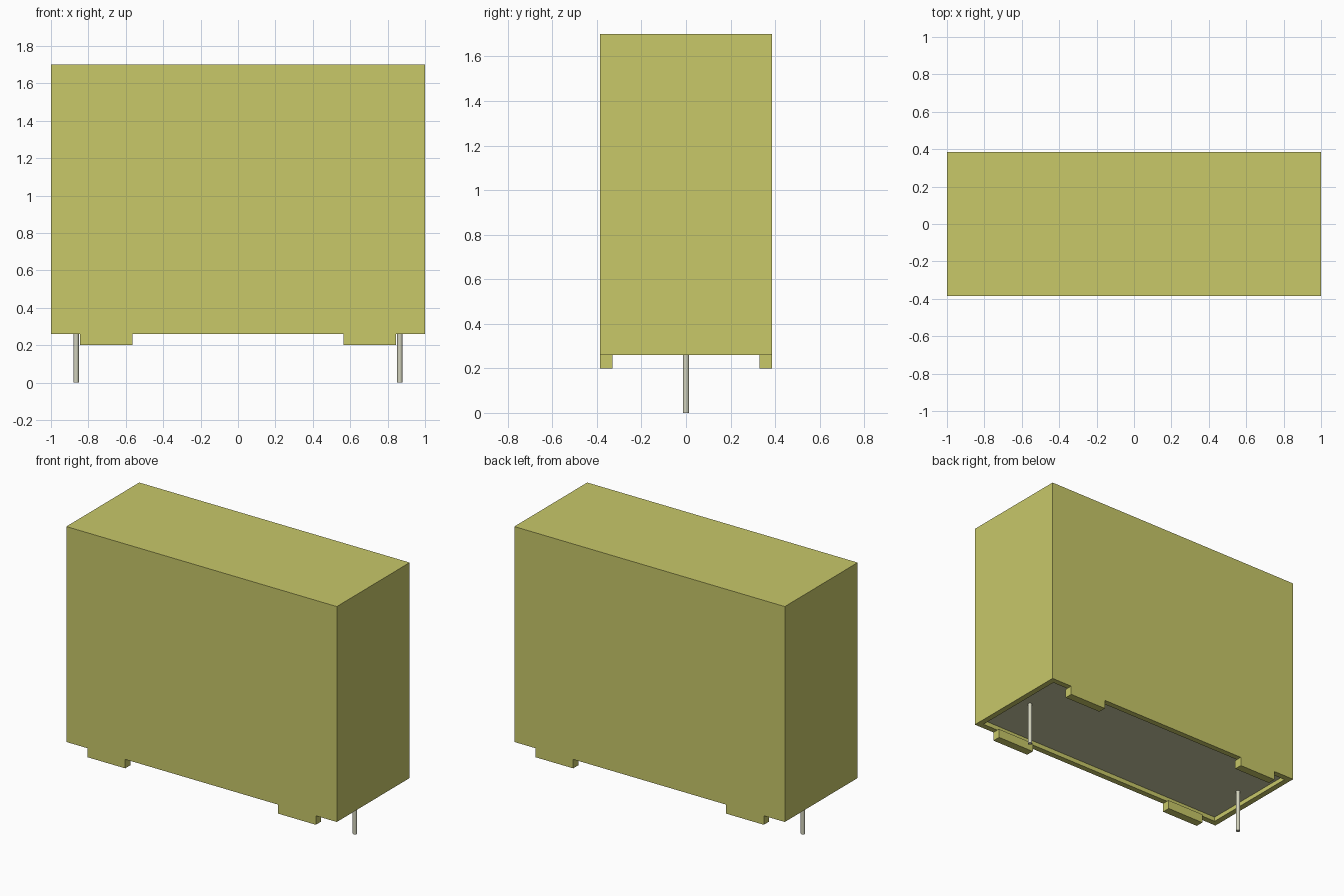
import bpy, bmesh
from mathutils import Matrix

cube = bpy.data.objects.get("Cube")
if cube:
    bpy.data.objects.remove(cube, do_unlink=True)

HALF_X, HALF_Y = 1.0, 0.385
RIM_Z, TOP_Z = 0.26, 1.70
WALL, RECESS = 0.055, 0.03


def material(name, color):
    mat = bpy.data.materials.new(name)
    mat.use_nodes = True
    mat.diffuse_color = (*color, 1)
    mat.node_tree.nodes["Principled BSDF"].inputs["Base Color"].default_value = (*color, 1)
    return mat


def add_object(name, bm, *mats):
    mesh = bpy.data.meshes.new(name)
    bm.to_mesh(mesh)
    bm.free()
    for mat in mats:
        mesh.materials.append(mat)
    obj = bpy.data.objects.new(name, mesh)
    bpy.context.collection.objects.link(obj)
    return obj


def box(low, high):
    bm = bmesh.new()
    size = [b - a for a, b in zip(low, high)]
    centre = [(a + b) / 2 for a, b in zip(low, high)]
    bmesh.ops.create_cube(bm, size=1, matrix=Matrix.Translation(centre) @ Matrix.Diagonal((*size, 1)))
    return bm


yellow = material("olive yellow plastic", (0.578, 0.578, 0.141))
resin = material("potting resin", (0.578, 0.578, 0.36))
metal = material("pin metal", (0.64, 0.64, 0.50))

# Housing with a shallow resin-filled recess underneath
bm = box((-HALF_X, -HALF_Y, RIM_Z), (HALF_X, HALF_Y, TOP_Z))
bm.normal_update()
bottom = min(bm.faces, key=lambda f: f.normal.z)
bmesh.ops.inset_region(bm, faces=[bottom], thickness=WALL)
new = bmesh.ops.extrude_discrete_faces(bm, faces=[bottom])["faces"][0]
bmesh.ops.translate(bm, verts=new.verts, vec=(0, 0, RECESS))
new.material_index = 1
add_object("housing", bm, yellow, resin)

for sx, side in ((1, "left"), (-1, "right")):
    # Standoff feet flush with the long walls
    for sy, end in ((-1, "front"), (1, "back")):
        xs = sorted((sx * 0.565, sx * 0.845))
        ys = sorted((sy * (HALF_Y - WALL), sy * HALF_Y))
        foot = box((xs[0], ys[0], 0.20), (xs[1], ys[1], RIM_Z))
        foot.normal_update()
        # Open top where the foot meets the rim
        bmesh.ops.delete(foot, geom=[max(foot.faces, key=lambda f: f.normal.z)], context="FACES_ONLY")
        add_object(f"{end}_{side}_foot", foot, yellow)

    # Round lead
    length = RIM_Z + RECESS
    bm = bmesh.new()
    bmesh.ops.create_cone(bm, cap_ends=True, segments=16, radius1=0.014, radius2=0.014, depth=length,
                          matrix=Matrix.Translation((sx * 0.865, 0, length / 2)))
    pin = add_object(f"{side}_pin", bm, metal)
    bpy.ops.object.select_all(action="DESELECT")
    pin.select_set(True)
    bpy.context.view_layer.objects.active = pin
    bpy.ops.object.shade_smooth_by_angle()
